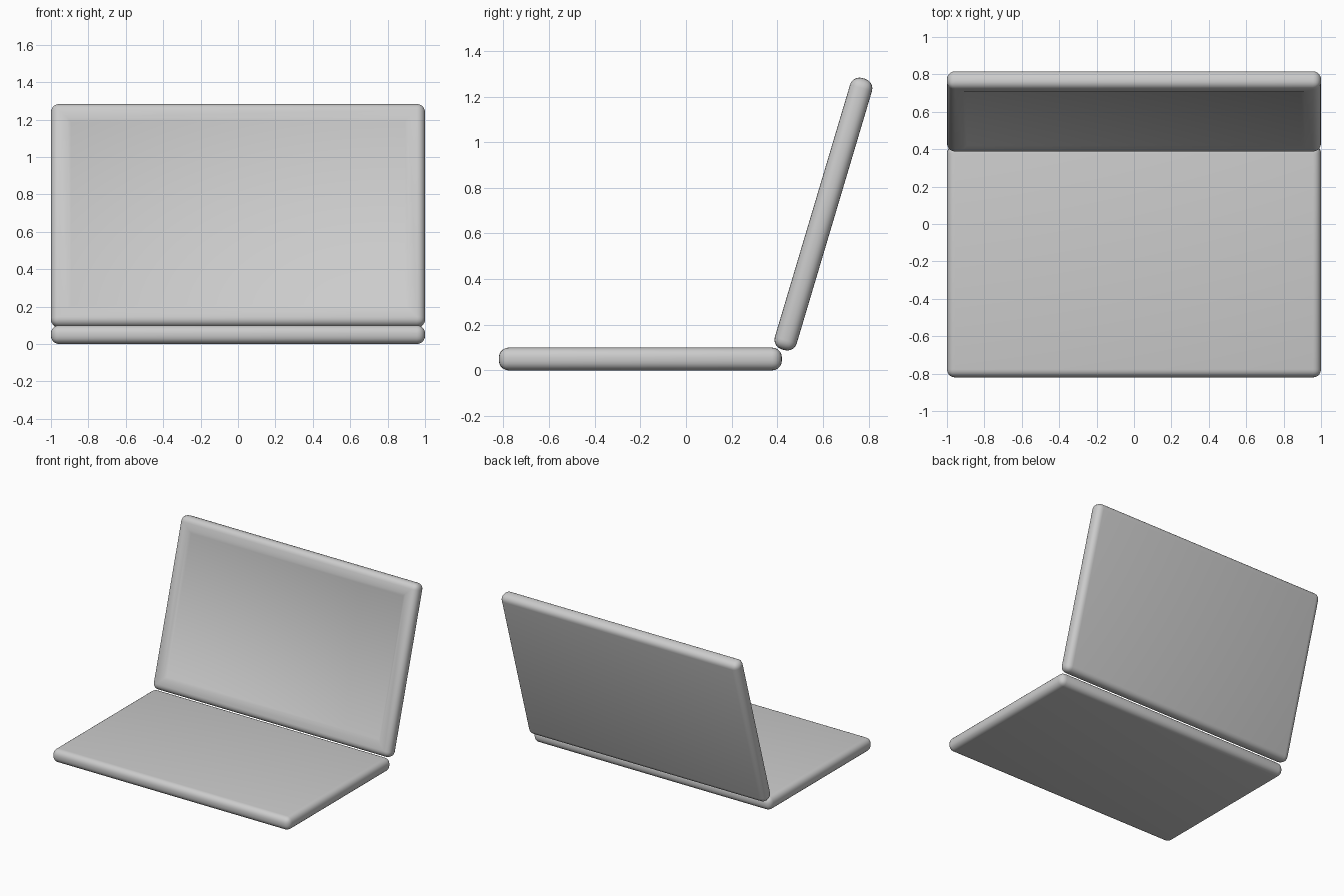
import bpy
import bmesh
import math
from mathutils import Matrix, Vector

cube = bpy.data.objects.get("Cube")
if cube:
    bpy.data.objects.remove(cube, do_unlink=True)

WIDTH, DEPTH, THICK, ROUND = 2.0, 1.24, 0.1, 0.043

# Single grey finish
grey = bpy.data.materials.new("light grey")
grey.use_nodes = True
colour = (0.6, 0.6, 0.6, 1)
grey.diffuse_color = colour
grey.node_tree.nodes["Principled BSDF"].inputs["Base Color"].default_value = colour


def rounded_slab():
    """Flat box with every edge rounded."""
    bm = bmesh.new()
    bmesh.ops.create_cube(bm, size=1, matrix=Matrix.Diagonal((WIDTH, DEPTH, THICK, 1)))
    bmesh.ops.bevel(bm, geom=bm.edges[:], offset=ROUND, segments=5,
                    profile=0.5, affect='EDGES')
    return bm


def finish(bm, name, location, tilt=0):
    mesh = bpy.data.meshes.new(name)
    bm.to_mesh(mesh)
    bm.free()
    obj = bpy.data.objects.new(name, mesh)
    bpy.context.collection.objects.link(obj)
    obj.location = location
    obj.rotation_euler.x = tilt
    mesh.materials.append(grey)
    bpy.ops.object.select_all(action='DESELECT')
    obj.select_set(True)
    bpy.context.view_layer.objects.active = obj
    bpy.ops.object.shade_smooth_by_angle(angle=math.radians(40))
    return obj


# Base lying flat
finish(rounded_slab(), "base", (0, -0.2, THICK / 2))

# Lid with a shallow recessed screen on its inner face
lid = rounded_slab()
lid.faces.ensure_lookup_table()
screen = max(lid.faces, key=lambda f: f.calc_area() * f.normal.z)
bmesh.ops.inset_region(lid, faces=[screen], thickness=0.105 - ROUND)
bmesh.ops.inset_region(lid, faces=[screen], thickness=0.03)
bmesh.ops.translate(lid, verts=screen.verts[:], vec=Vector((0, 0, -0.012)))
finish(lid, "lid", (0, 0.602, 0.685), math.radians(90 - 16.6))
